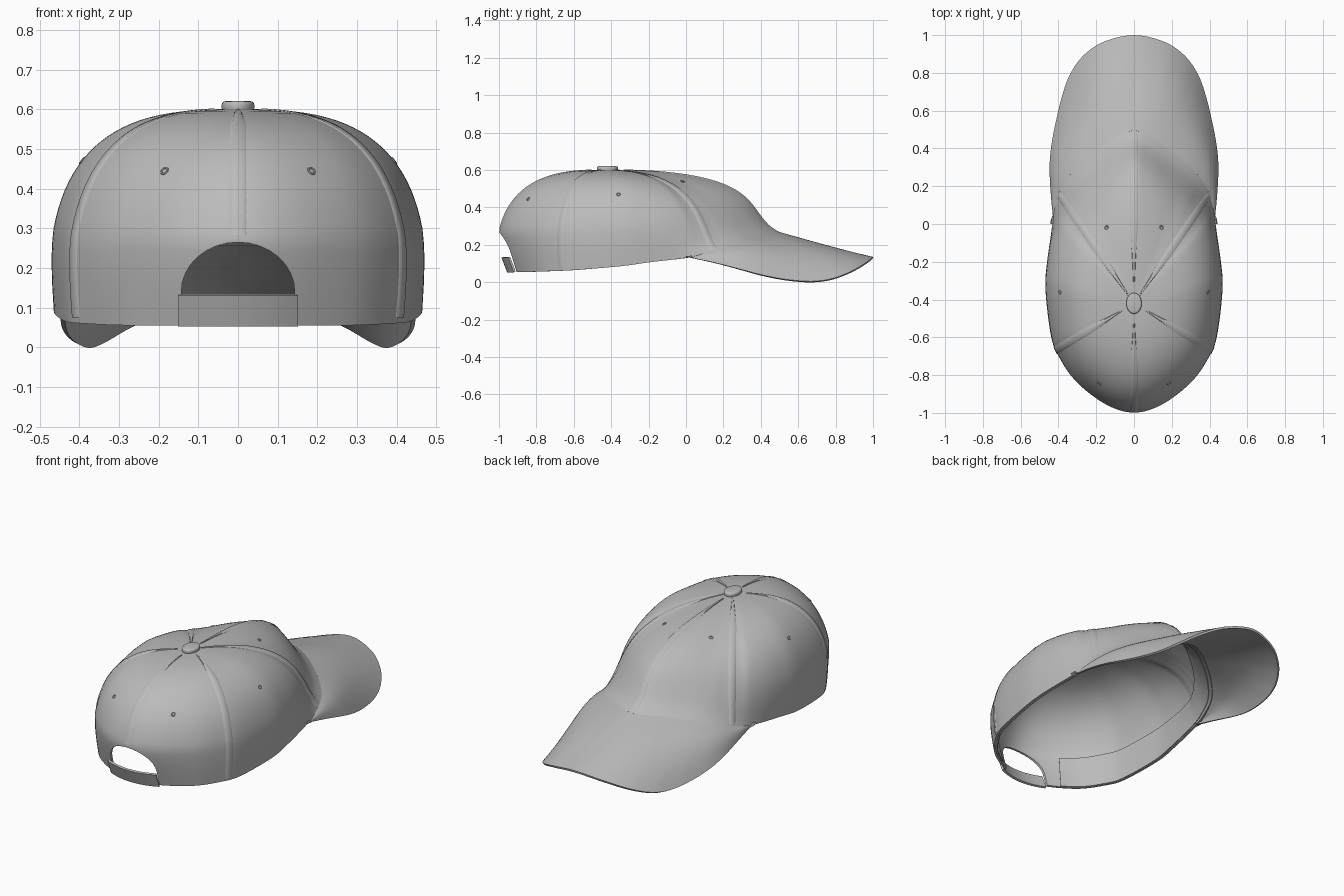
import bpy, bmesh, math
from mathutils import Vector

if "Cube" in bpy.data.objects:
    bpy.data.objects.remove(bpy.data.objects["Cube"])

fabric = bpy.data.materials.new("grey fabric")
fabric.diffuse_color = (0.5, 0.5, 0.5, 1)
fabric.use_nodes = True
fabric.node_tree.nodes["Principled BSDF"].inputs["Base Color"].default_value = fabric.diffuse_color

APEX = Vector((0, -0.42, 0.60))
# Half rim of the crown, back to front: x, y, z, profile roundness, tuck-in at the hem
RIM = [(0, -1.015, .055, 2.8, .12), (.1, -.995, .055, 2.8, .12), (.21, -.935, .055, 2.8, .10),
       (.325, -.835, .056, 2.8, .07), (.405, -.715, .06, 2.8, .05), (.448, -.6, .065, 2.8, .035),
       (.477, -.35, .085, 2.9, .03), (.467, -.2, .105, 2.8, .02), (.432, 0, .13, 2.5, 0),
       (.415, .1, .155, 2.2, 0), (.375, .21, .19, 2.05, 0), (.30, .30, .225, 2.0, 0),
       (.20, .385, .25, 2.1, 0), (.10, .455, .265, 2.2, 0), (0, .495, .27, 2.3, 0)]
# Half outer edge of the brim, side to front tip: x, y, z
EDGE = [(.425, 0, .135), (.44, .15, .105), (.447, .3, .067), (.437, .42, .036), (.412, .55, .013),
        (.38, .68, .005), (.34, .79, .022), (.27, .89, .062), (.16, .965, .107), (0, 1, .135)]


def spline(pts, u):
    """Catmull-Rom through pts at index u, mirrored where the ends meet x = 0."""
    n = len(pts) - 1
    i = min(int(u), n - 1)
    f = u - i

    def get(k):
        if 0 <= k <= n:
            return pts[k]
        end, near = (pts[0], pts[1]) if k < 0 else (pts[n], pts[n - 1])
        return (-near[0],) + tuple(near[1:]) if end[0] == 0 else end
    return [0.5 * (2 * b + (c - a) * f + (2 * a - 5 * b + 4 * c - d) * f * f
                   + (3 * b - a - 3 * c + d) * f ** 3)
            for a, b, c, d in zip(get(i - 1), get(i), get(i + 1), get(i + 2))]


def crown_point(u, t, side=1, shrink=0):
    x, y, z, n, tuck = spline(RIM, u)
    s = max(0, math.sin(t * math.pi / 2)) ** (2 / n)
    h = max(0, math.cos(t * math.pi / 2)) ** (2 / n)
    slope = .095 * min(1, max(0, (u - 7.5) / 2.5))   # straighter slope on the front panels
    s *= 1 - tuck * max(0, 1 - h / 0.4) - slope * math.sin(math.pi * h ** .7) - shrink
    return Vector((side * x * s, APEX.y + (y - APEX.y) * s, z + (APEX.z - z) * h))


def crown_frame(u, t, side=1):
    """Point on the crown, outward normal and sideways direction."""
    p = crown_point(u, t, side)
    down = (crown_point(u, min(1, t + .01), side) - crown_point(u, t - .01, side)).normalized()
    a, b = max(0, u - .05), min(14, u + .05)
    across = crown_point(b, t, side) - crown_point(a, t, side)
    if u in (0, 14):
        across = Vector((1, 0, 0))
    nor = down.cross(across).normalized()
    if nor.dot(p - Vector((0, APEX.y, .1))) < 0:
        nor = -nor
    return p, nor, nor.cross(down).normalized()


def make(name, bm, thick=0):
    me = bpy.data.meshes.new(name)
    bm.to_mesh(me)
    bm.free()
    ob = bpy.data.objects.new(name, me)
    bpy.context.collection.objects.link(ob)
    me.materials.append(fabric)
    if thick:
        m = ob.modifiers.new("thickness", 'SOLIDIFY')
        m.thickness, m.offset = thick, -1
    return ob


def finish(ob, angle=35):
    bpy.ops.object.select_all(action='DESELECT')
    bpy.context.view_layer.objects.active = ob
    ob.select_set(True)
    for m in list(ob.modifiers):
        bpy.ops.object.modifier_apply(modifier=m.name)
    bpy.ops.object.shade_smooth_by_angle(angle=math.radians(angle))


def grid(name, rows, thick=0, closed=False):
    bm = bmesh.new()
    vs = [[bm.verts.new(p) for p in r] for r in rows]
    for i in range(len(vs) if closed else len(vs) - 1):
        a, b = vs[i], vs[(i + 1) % len(vs)]
        for j in range(len(a) - 1):
            bm.faces.new((a[j], a[j + 1], b[j + 1], b[j]))
    bmesh.ops.remove_doubles(bm, verts=bm.verts, dist=1e-5)
    bmesh.ops.recalc_face_normals(bm, faces=bm.faces)
    if sum(f.normal.z * f.calc_area() for f in bm.faces) < 0:
        bmesh.ops.reverse_faces(bm, faces=bm.faces)
    return make(name, bm, thick)


# Crown with the arched opening at the back
half = [i / 5 for i in range(71)]
around = [(u, 1) for u in half] + [(u, -1) for u in half[-2:0:-1]]
crown = grid("crown", [[crown_point(u, j / 28, s) for j in range(29)] for u, s in around], .012, True)

bm = bmesh.new()
arch = [(-.143, -.1), (.143, -.1)] + [(.143 * math.cos(a * math.pi / 16), .14 + .125 * math.sin(a * math.pi / 16))
                                      for a in range(17)]
face = bm.faces.new([bm.verts.new((x, -1.3, z)) for x, z in arch])
ext = bmesh.ops.extrude_face_region(bm, geom=[face])
bmesh.ops.translate(bm, vec=(0, .6, 0), verts=[v for v in ext["geom"] if isinstance(v, bmesh.types.BMVert)])
bmesh.ops.recalc_face_normals(bm, faces=bm.faces)
cutter = make("opening_cutter", bm)
cutter.hide_render = True
cut = crown.modifiers.new("opening", 'BOOLEAN')
cut.operation, cut.solver, cut.object = 'DIFFERENCE', 'EXACT', cutter
finish(crown)
bpy.data.objects.remove(cutter)

# Strap across the opening
strap = grid("strap", [[(x * .0147, -.945 - .03 * k + 1.6 * (x * .0147) ** 2, .057 + .078 * k)
                        for k in (0, .5, 1)] for x in range(-10, 11)], .012)
finish(strap)

# Curved brim between the crown rim and the outer edge
rows = []
for s, steps in ((1, range(41)), (-1, range(39, -1, -1))):
    for i in steps:
        u = i / 40
        a = Vector(spline(RIM, 8 + 6 * u)[:3])
        b = Vector(spline(EDGE, 9 * u))
        row = []
        for k in range(13):
            p = a.lerp(b, k / 12)
            p.z += math.sin(math.pi * k / 12) * (.04 * math.sin(math.pi * u) - .005 * u)
            row.append((p.x * s, p.y, p.z))
        rows.append(row)
finish(grid("brim", rows, .012))

# Sweatband inside the hem
band = [(u, s) for u, s in around if u > 2]
finish(grid("sweatband", [[crown_point(u, t, s, .035) for t in (.85, .9, .95, 1)] for u, s in band], .004))

# Raised seams between the six panels
for name, u, s in (("back", 0, 1), ("front", 14, 1), ("back_right", 4.4, 1), ("back_left", 4.4, -1),
                   ("front_right", 9.5, 1), ("front_left", 9.5, -1)):
    rows = []
    for j in range(2, 49):
        p, nor, side = crown_frame(u, j / 48.2, s)
        if u == 0 and p.z < .268:
            break
        w = .022 * min(1, j / 14)
        rows.append([p + side * w * d + nor * h
                     for d, h in ((-1, -.002), (-.7, .003), (0, .002), (.7, .003), (1, -.002))])
    finish(grid(name + "_seam", rows), 60)

# Ventilation eyelets, one per panel
for name, u, z in (("back", 2.1, .445), ("side", 6, .47), ("front", 11.3, .54)):
    for s, label in ((1, "right"), (-1, "left")):
        t = next(k / 200 for k in range(10, 200) if crown_point(u, k / 200, s).z < z)
        p, nor, _ = crown_frame(u, t, s)
        bpy.ops.mesh.primitive_torus_add(major_radius=.009, minor_radius=.003, major_segments=16,
                                         minor_segments=8, location=p,
                                         rotation=nor.to_track_quat('Z', 'Y').to_euler())
        ob = bpy.context.object
        ob.name = name + "_eyelet_" + label
        ob.data.materials.append(fabric)
        finish(ob)

# Button on top, a flat-topped disc
bpy.ops.mesh.primitive_cylinder_add(vertices=24, radius=1, depth=1, location=(0, -.42, .607))
button = bpy.context.object
button.name = "button"
button.scale = (.041, .056, .027)
bpy.ops.object.transform_apply(location=False, rotation=False, scale=True)
button.data.materials.append(fabric)
bev = button.modifiers.new("rounding", 'BEVEL')
bev.width, bev.segments = .009, 3
finish(button, 60)
